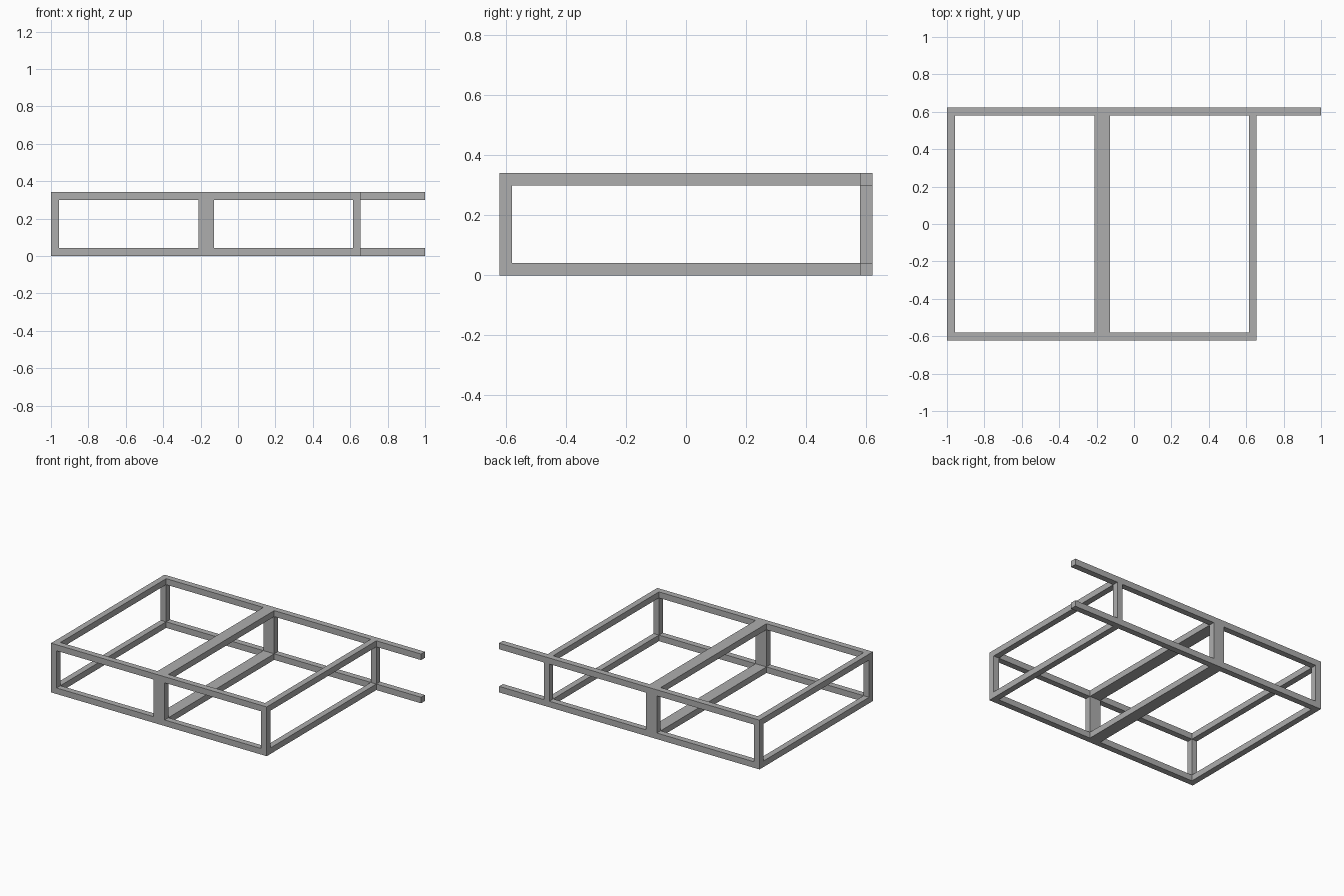
import bpy
import bmesh
from mathutils import Matrix, Vector

cube = bpy.data.objects.get("Cube")
if cube:
    bpy.data.objects.remove(cube, do_unlink=True)

T = 0.042           # bar thickness
H = 0.342           # overall height
Y = 0.622           # half depth
FRAME_END = 0.656   # left end of the closed frame

steel = bpy.data.materials.new("grey_steel")
steel.use_nodes = True
colour = (0.42, 0.42, 0.42, 1)
steel.diffuse_color = colour
steel.node_tree.nodes["Principled BSDF"].inputs["Base Color"].default_value = colour


def bar(name, low, high, open_axis=None):
    """Box between two corners; butted ends along open_axis have no caps."""
    low, high = Vector(low), Vector(high)
    size = high - low
    bm = bmesh.new()
    bmesh.ops.create_cube(bm, size=1, matrix=Matrix.Translation((low + high) / 2)
                          @ Matrix.Diagonal((*size, 1)))
    bm.normal_update()
    if open_axis is not None:
        caps = [f for f in bm.faces if abs(f.normal[open_axis]) > 0.5]
        bmesh.ops.delete(bm, geom=caps, context="FACES_ONLY")
    mesh = bpy.data.meshes.new(name)
    bm.to_mesh(mesh)
    bm.free()
    mesh.materials.append(steel)
    bpy.context.collection.objects.link(bpy.data.objects.new(name, mesh))


# Stations along x: right end, double-width middle, left end
stations = {"right": (-1, T - 1),
            "middle": (-0.17 - T, -0.17 + T),
            "left": (FRAME_END - T, FRAME_END)}
levels = {"lower": 0, "upper": H - T}

for level, z in levels.items():
    # Long rails, the back ones running past the frame
    bar(f"{level}_front_rail", (-1, -Y, z), (FRAME_END, T - Y, z + T))
    bar(f"{level}_back_rail", (-1, Y - T, z), (1, Y, z + T))
    # Cross bars between the rails
    for side, (x0, x1) in stations.items():
        bar(f"{level}_{side}_cross_bar", (x0, T - Y, z), (x1, Y - T, z + T), 1)

# Upright posts between lower and upper rails
for side, (x0, x1) in stations.items():
    for end, y in (("front", -Y), ("back", Y - T)):
        bar(f"{end}_{side}_post", (x0, y, T), (x1, y + T, H - T), 2)
